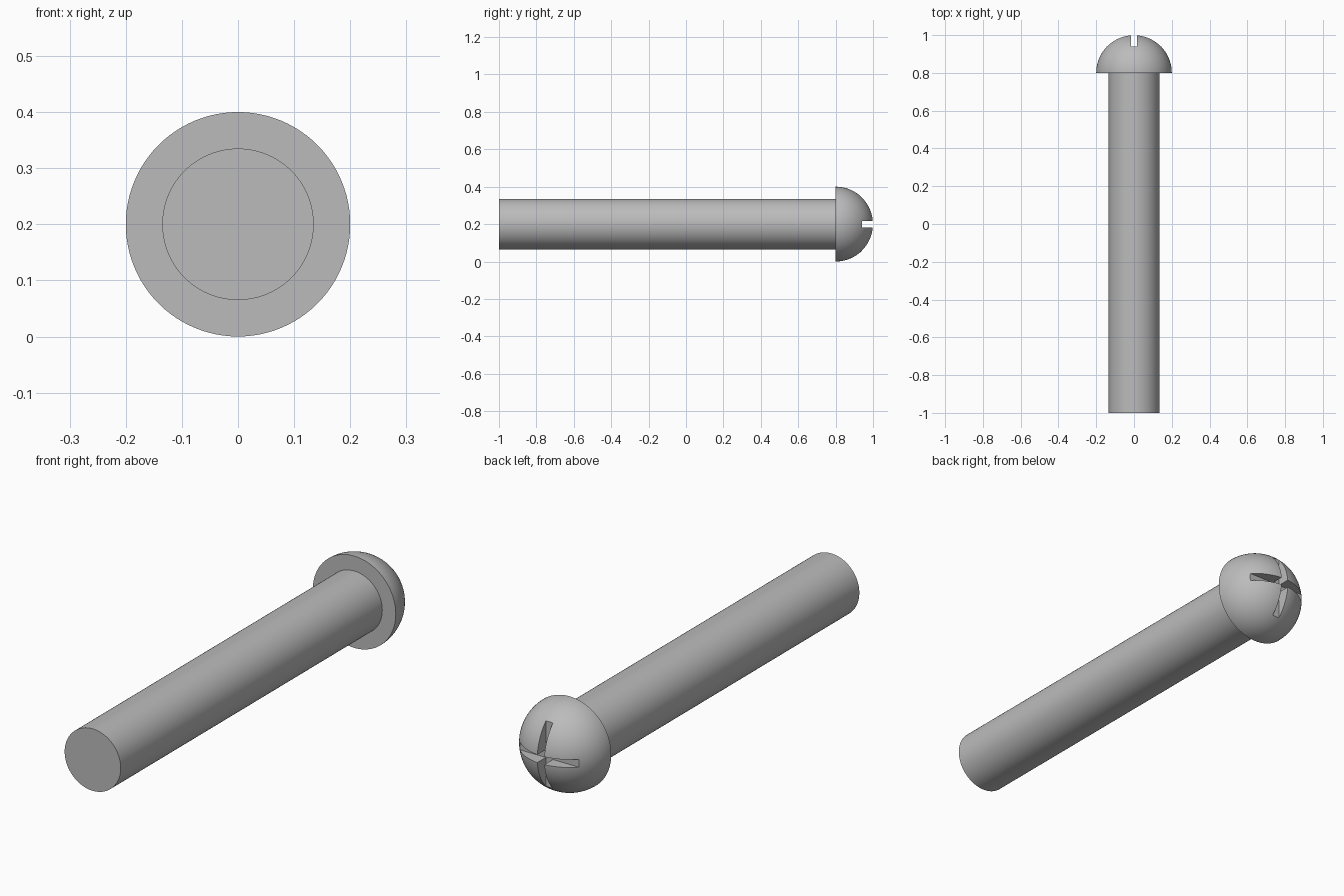
import bpy, bmesh, math

if "Cube" in bpy.data.objects:
    bpy.data.objects.remove(bpy.data.objects["Cube"])

R_HEAD, R_SHANK, Y_SEAT, Z_AXIS = 0.2, 0.135, 0.8, 0.2
SLOT_HALF, SLOT_FLOOR = 0.017, 0.94
SEGMENTS = 96

steel = bpy.data.materials.new("grey steel")
steel.diffuse_color = (0.5, 0.5, 0.5, 1)
steel.use_nodes = True
steel.node_tree.nodes["Principled BSDF"].inputs["Base Color"].default_value = steel.diffuse_color


def make_object(name, bm):
    bmesh.ops.recalc_face_normals(bm, faces=bm.faces)
    mesh = bpy.data.meshes.new(name)
    bm.to_mesh(mesh)
    bm.free()
    obj = bpy.data.objects.new(name, mesh)
    bpy.context.collection.objects.link(obj)
    mesh.materials.append(steel)
    return obj


def lathe(name, profile):
    """Revolve (radius, y) points around the screw axis; the ends lie on the axis."""
    bm = bmesh.new()
    verts = [bm.verts.new((r, y, Z_AXIS)) for r, y in profile]
    edges = [bm.edges.new(pair) for pair in zip(verts, verts[1:])]
    bmesh.ops.spin(bm, geom=verts + edges, cent=(0, 0, Z_AXIS), axis=(0, 1, 0),
                   angle=math.tau, steps=SEGMENTS, use_merge=True)
    bmesh.ops.remove_doubles(bm, verts=bm.verts, dist=1e-5)
    return make_object(name, bm)


def smooth(obj):
    bpy.ops.object.select_all(action='DESELECT')
    obj.select_set(True)
    bpy.context.view_layer.objects.active = obj
    bpy.ops.object.shade_smooth_by_angle(angle=math.radians(30))


# Plain cylindrical shank
shank = lathe("shank", [(0, -1), (R_SHANK, -1), (R_SHANK, Y_SEAT), (0, Y_SEAT)])

# Hemispherical head with a flat underside
dome = [(R_HEAD * math.cos(a), Y_SEAT + R_HEAD * math.sin(a))
        for a in (math.pi / 2 * i / 24 for i in range(24))]
head = lathe("head", [(0, Y_SEAT)] + dome + [(0, Y_SEAT + R_HEAD)])

# Cross-shaped cutter for the driver slots
w, s = SLOT_HALF, 0.3
quarter = [(w, w), (w, s), (-w, s)]
bm = bmesh.new()
ring = []
for k in range(4):
    c, n = round(math.cos(k * math.pi / 2)), round(math.sin(k * math.pi / 2))
    for x, z in quarter:
        ring.append(bm.verts.new((x * c - z * n, SLOT_FLOOR, Z_AXIS + x * n + z * c)))
face = bm.faces.new(ring)
top = bmesh.ops.extrude_face_region(bm, geom=[face])
bmesh.ops.translate(bm, vec=(0, 0.2, 0),
                    verts=[v for v in top["geom"] if isinstance(v, bmesh.types.BMVert)])
cutter = make_object("slot_cutter", bm)
cutter.hide_render = True

# Cut the slots, then bake the result so the slot edges shade sharply
cut = head.modifiers.new("slots", 'BOOLEAN')
cut.operation = 'DIFFERENCE'
cut.solver = 'EXACT'
cut.object = cutter
bpy.context.view_layer.objects.active = head
bpy.ops.object.modifier_apply(modifier=cut.name)
bpy.data.objects.remove(cutter)

for part in (shank, head):
    smooth(part)
